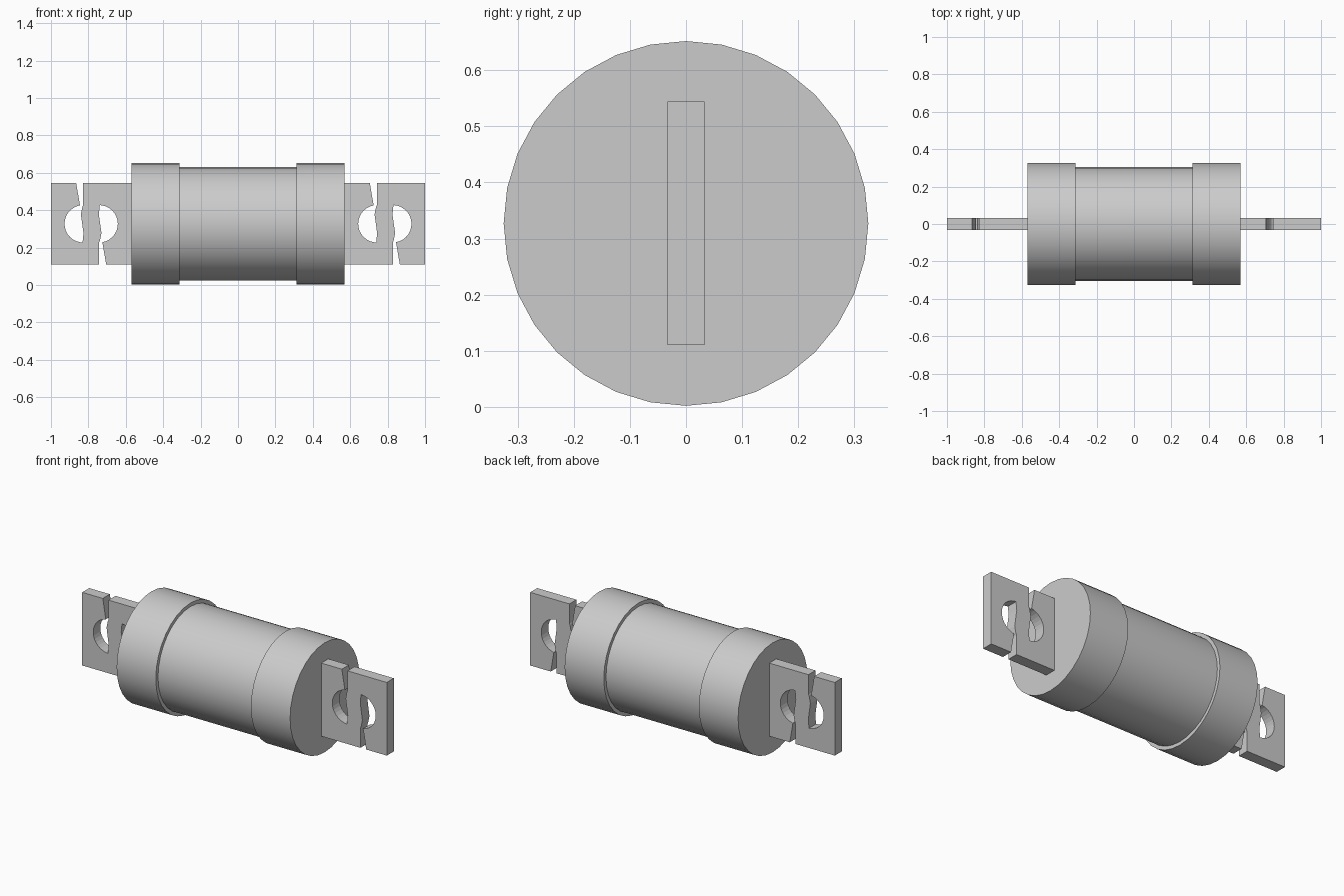
import bpy, bmesh
from math import pi, cos, sin, radians
from mathutils import Matrix

cube = bpy.data.objects.get("Cube")
if cube:
    bpy.data.objects.remove(cube, do_unlink=True)

AXIS_Z = 0.327      # height of the barrel axis
HALF_THICK = 0.033  # half thickness of the terminal blades

metal = bpy.data.materials.new("plain grey")
metal.use_nodes = True
grey = (0.6, 0.6, 0.6, 1)
metal.diffuse_color = grey
metal.node_tree.nodes["Principled BSDF"].inputs["Base Color"].default_value = grey


def finish(name, bm, location, smooth):
    bmesh.ops.recalc_face_normals(bm, faces=bm.faces)
    mesh = bpy.data.meshes.new(name)
    bm.to_mesh(mesh)
    bm.free()
    mesh.materials.append(metal)
    obj = bpy.data.objects.new(name, mesh)
    bpy.context.collection.objects.link(obj)
    obj.location = location
    if smooth:
        bpy.ops.object.select_all(action='DESELECT')
        obj.select_set(True)
        bpy.context.view_layer.objects.active = obj
        bpy.ops.object.shade_smooth_by_angle(angle=radians(30))


def barrel(name, x, radius, length):
    bm = bmesh.new()
    bmesh.ops.create_cone(bm, cap_ends=True, segments=32, radius1=radius,
                          radius2=radius, depth=length,
                          matrix=Matrix.Rotation(pi / 2, 4, 'Y'))
    finish(name, bm, (x, 0, AXIS_Z), True)


def blade(name, x):
    # Half of the outline; the other half is the same turned by 180 degrees
    half = [(-0.215, -0.217), (-0.215, 0.217), (-0.08, 0.217)]
    # Split bolt hole: rounded end
    for i in range(15):
        a = radians(100 + 160 * i / 14)
        half.append((-0.0425 + 0.1 * cos(a), 0.1 * sin(a)))
    # Wavy edge of the middle strip, then the slit up to the top
    half += [(-0.046, -0.1), (-0.041, -0.05), (-0.048, 0),
             (-0.055, 0.05), (-0.047, 0.09), (-0.0425, 0.1), (-0.0425, 0.217)]
    outline = half + [(-u, -v) for u, v in half]

    bm = bmesh.new()
    face = bm.faces.new([bm.verts.new((u, -HALF_THICK, v)) for u, v in outline])
    out = bmesh.ops.extrude_face_region(bm, geom=[face], use_keep_orig=True)
    moved = [g for g in out["geom"] if isinstance(g, bmesh.types.BMVert)]
    bmesh.ops.translate(bm, verts=moved, vec=(0, 2 * HALF_THICK, 0))
    finish(name, bm, (x, 0, AXIS_Z), False)


# Barrel between the two end caps
barrel("barrel_body", 0, 0.304, 0.66)

# End caps and split terminal blades
for side, sign in (("left", 1), ("right", -1)):
    barrel(side + "_end_cap", sign * 0.441, 0.325, 0.257)
    blade(side + "_terminal_blade", sign * 0.785)
